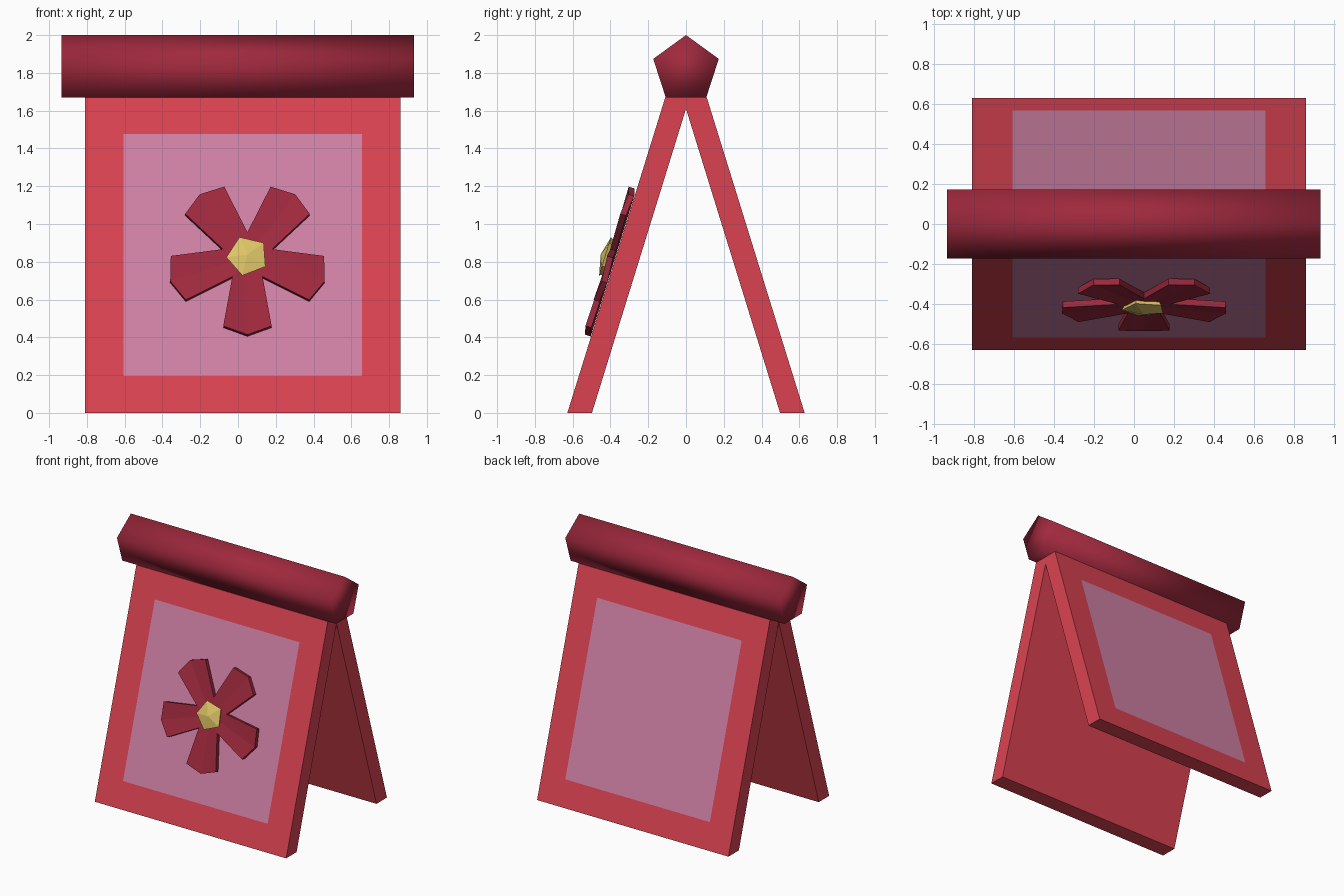
import bpy, bmesh, math
from mathutils import Vector

if "Cube" in bpy.data.objects:
    bpy.data.objects.remove(bpy.data.objects["Cube"])


def material(name, rgb):
    m = bpy.data.materials.new(name)
    m.diffuse_color = (*rgb, 1)
    m.use_nodes = True
    m.node_tree.nodes["Principled BSDF"].inputs["Base Color"].default_value = m.diffuse_color
    return m


RED = material("red", (0.70, 0.055, 0.083))
DARK = material("dark_red", (0.35, 0.022, 0.047))
PINK = material("pink", (0.63, 0.22, 0.38))
GOLD = material("gold", (0.72, 0.55, 0.13))


def finish(bm, name, mats, smooth=False):
    bmesh.ops.recalc_face_normals(bm, faces=bm.faces)
    for f in bm.faces:
        f.smooth = smooth
    me = bpy.data.meshes.new(name)
    bm.to_mesh(me)
    bm.free()
    for m in mats:
        me.materials.append(m)
    ob = bpy.data.objects.new(name, me)
    bpy.context.collection.objects.link(ob)
    return ob


def extrude_x(profile, x0, x1):
    """Extrude a (y, z) profile along x."""
    bm = bmesh.new()
    face = bm.faces.new([bm.verts.new((x0, y, z)) for y, z in profile])
    new = bmesh.ops.extrude_face_region(bm, geom=[face])["geom"]
    bmesh.ops.translate(bm, vec=(x1 - x0, 0, 0),
                        verts=[v for v in new if isinstance(v, bmesh.types.BMVert)])
    bmesh.ops.recalc_face_normals(bm, faces=bm.faces)
    return bm


# A-frame board with an inset pink panel on each outer face
half = [(-0.628, 0), (-0.498, 0)]
profile = half + [(0, 1.61)] + [(-y, z) for y, z in reversed(half)] + [(0.11, 1.67), (-0.11, 1.67)]
bm = extrude_x(profile, -0.81, 0.86)
outer = [f for f in bm.faces if 0.1 < f.normal.z < 0.6]
bmesh.ops.inset_individual(bm, faces=outer, thickness=0.204, use_even_offset=True)
for f in outer:
    f.material_index = 1
finish(bm, "a_frame_board", [RED, PINK])

# Five-sided ridge bar
r, cz = 0.1824, 1.8176
pent = [(r * math.sin(math.tau * i / 5), cz + r * math.cos(math.tau * i / 5)) for i in range(5)]
finish(extrude_x(pent, -0.935, 0.932), "ridge_bar", [DARK], smooth=True)

# Local axes of the sloping front face, centred on the flower
up = Vector((0, 0.518, 1.67)).normalized()
out = Vector((0, -up.z, up.y))
origin = Vector((0.05, -0.628 + 0.815 * 0.3102, 0.815))


def on_face(radius, side, height, angle):
    """Point at a radius / sideways offset along a direction on the face."""
    u = radius * math.cos(angle) - side * math.sin(angle)
    v = radius * math.sin(angle) + side * math.cos(angle)
    return origin + Vector((u, 0, 0)) + up * v + out * height


def petal(index):
    a = math.radians(270 + 72 * index)
    # outline: radius, side, top height (middle crease slightly lower)
    outline = [(0.0, 0.0, 0.034), (0.11, -0.08, 0.04), (0.385, -0.128, 0.045),
               (0.43, 0.0, 0.034), (0.385, 0.128, 0.045), (0.11, 0.08, 0.04)]
    bm = bmesh.new()
    top = [bm.verts.new(on_face(*p, a)) for p in outline]
    low = [bm.verts.new(on_face(p[0], p[1], p[2] - 0.032, a)) for p in outline]
    n = len(outline)
    for ring in (top, low):
        c, s1, s2, tip, t2, t1 = ring
        for tri in ((c, s1, tip), (s1, s2, tip), (c, tip, t1), (t1, tip, t2)):
            bm.faces.new(tri)
    for i in range(n):
        j = (i + 1) % n
        bm.faces.new((top[i], top[j], low[j], low[i]))
    finish(bm, f"petal_{index + 1}", [DARK])


for i in range(5):
    petal(i)

# Faceted flower centre: low five-sided dome
bm = bmesh.new()
angles = [math.radians(112 + 72 * i) for i in range(5)]
base = [bm.verts.new(on_face(0.095, 0, 0.025, a)) for a in angles]
rim = [bm.verts.new(on_face(0.112, 0, 0.055, a)) for a in angles]
apex = bm.verts.new(on_face(0, 0, 0.08, 0))
bm.faces.new(base)
for i in range(5):
    j = (i + 1) % 5
    bm.faces.new((base[i], base[j], rim[j], rim[i]))
    bm.faces.new((rim[i], rim[j], apex))
finish(bm, "flower_centre", [GOLD])
